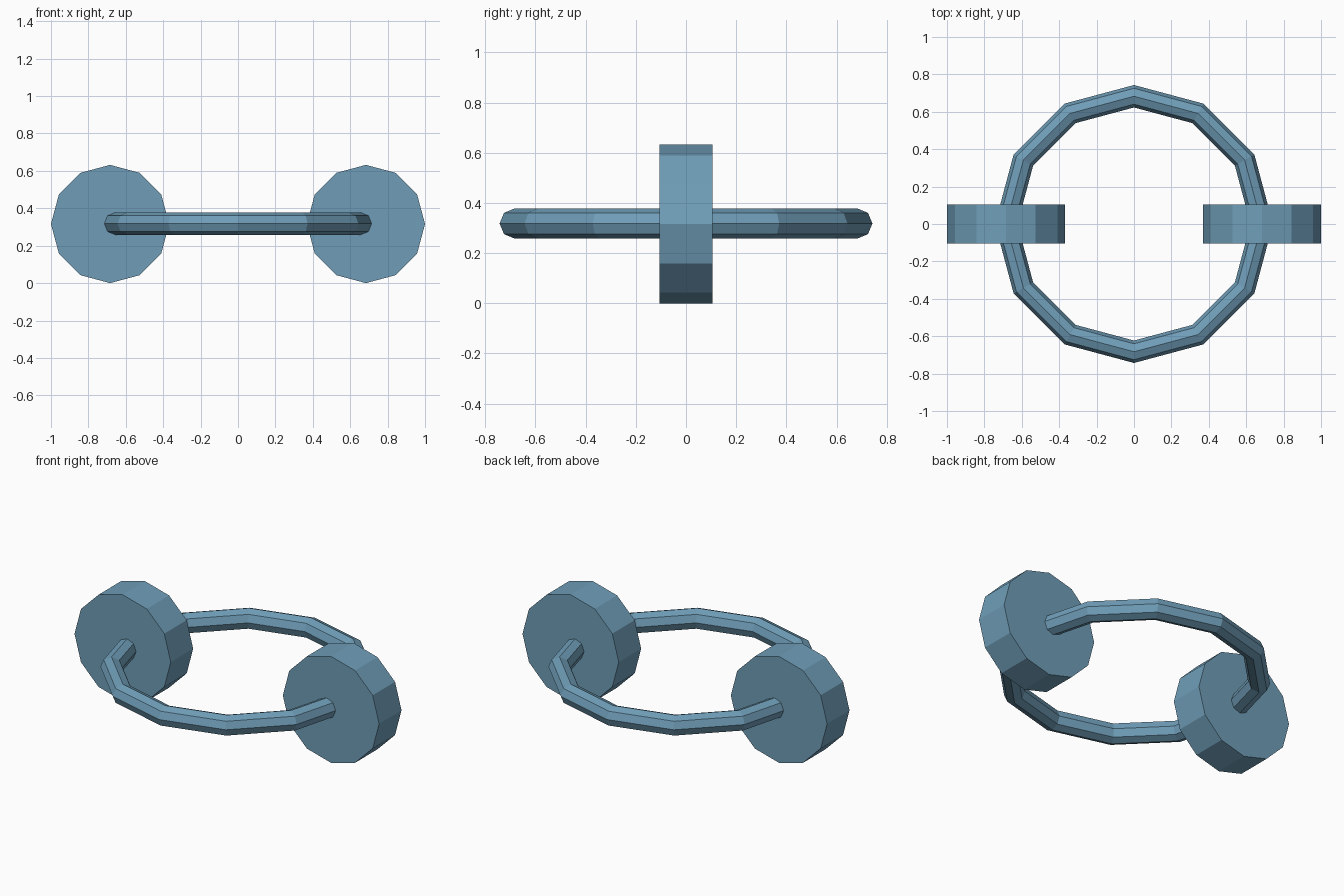
import bpy, math

if "Cube" in bpy.data.objects:
    bpy.data.objects.remove(bpy.data.objects["Cube"])

RADIUS = 0.316      # wheel radius, also the axle height
CENTRE_X = 0.684    # wheel offset from the middle
WIDTH = 0.21

steel_blue = bpy.data.materials.new("steel_blue")
steel_blue.diffuse_color = (0.16, 0.34, 0.48, 1)
steel_blue.use_nodes = True
steel_blue.node_tree.nodes["Principled BSDF"].inputs["Base Color"].default_value = steel_blue.diffuse_color


def finish(name):
    obj = bpy.context.object
    obj.name = name
    obj.data.materials.clear()
    obj.data.materials.append(steel_blue)
    return obj


# Twelve-sided ring with an eight-sided tube, lying flat
bpy.ops.mesh.primitive_torus_add(
    major_segments=12, minor_segments=8,
    major_radius=0.683, minor_radius=0.06,
    location=(0, 0, RADIUS + 0.002))
finish("ring")

# Twelve-sided wheels threaded on the ring at left and right
for side, name in ((-1, "left_wheel"), (1, "right_wheel")):
    bpy.ops.mesh.primitive_cylinder_add(
        vertices=12, radius=RADIUS, depth=WIDTH,
        location=(side * CENTRE_X, 0, RADIUS),
        rotation=(math.pi / 2, 0, 0))
    finish(name)
